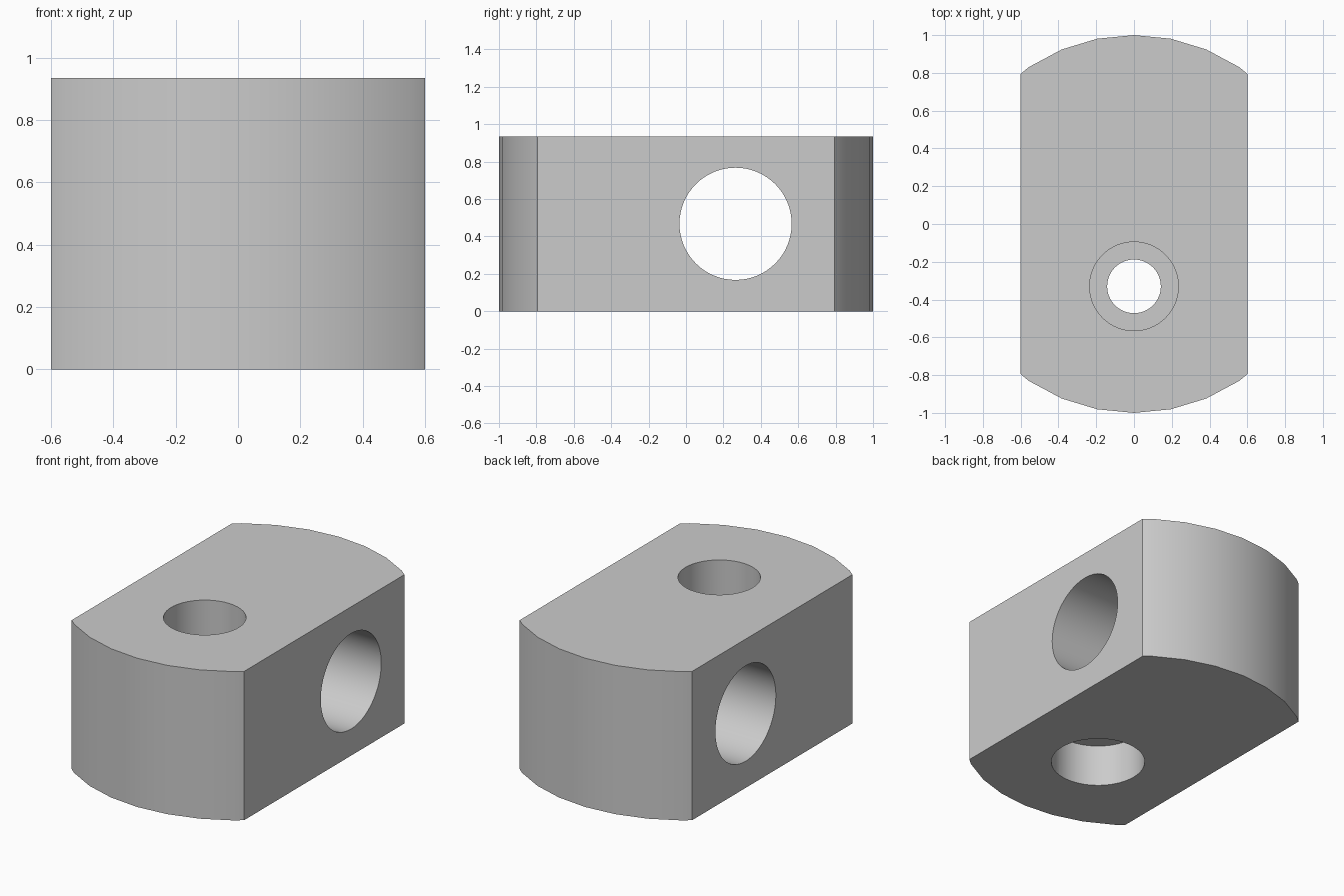
import bpy
import math

if "Cube" in bpy.data.objects:
    bpy.data.objects.remove(bpy.data.objects["Cube"], do_unlink=True)

HEIGHT = 0.935
SCREW_Y = -0.33
ROD_Y = 0.265

grey = bpy.data.materials.new("plain grey")
grey.use_nodes = True
colour = (0.6, 0.6, 0.6, 1)
grey.diffuse_color = colour
grey.node_tree.nodes["Principled BSDF"].inputs["Base Color"].default_value = colour


def cylinder(name, radius, depth, location, sides=64, rotation=(0, 0, 0)):
    bpy.ops.mesh.primitive_cylinder_add(
        vertices=sides, radius=radius, depth=depth, location=location, rotation=rotation)
    obj = bpy.context.object
    obj.name = name
    obj.data.materials.append(grey)
    return obj


def combine(target, tool, operation):
    """Apply a boolean and remove the helper."""
    mod = target.modifiers.new(tool.name, 'BOOLEAN')
    mod.operation = operation
    mod.solver = 'EXACT'
    mod.object = tool
    bpy.context.view_layer.objects.active = target
    bpy.ops.object.modifier_apply(modifier=mod.name)
    bpy.data.objects.remove(tool, do_unlink=True)


def bore(name, radius, bottom, top):
    """Vertical hole on the screw axis."""
    tool = cylinder(name, radius, top - bottom, (0, SCREW_Y, (top + bottom) / 2))
    combine(block, tool, 'DIFFERENCE')


# Round block trimmed to flat sides
block = cylinder("clamp_block", 1, HEIGHT, (0, 0, HEIGHT / 2), sides=32)
bpy.ops.mesh.primitive_cube_add(size=1, location=(0, 0, HEIGHT / 2))
trim = bpy.context.object
trim.name = "side_trim"
trim.scale = (1.2, 3, 3)
trim.data.materials.append(grey)
combine(block, trim, 'INTERSECT')

# Cross hole for the rod
rod = cylinder("rod_hole", 0.3, 2, (0, ROD_Y, HEIGHT / 2),
               rotation=(0, math.pi / 2, 0))
combine(block, rod, 'DIFFERENCE')

# Stepped screw hole: through hole, head recess above, nut recess below
bore("screw_hole", 0.142, -0.5, HEIGHT + 0.5)
bore("head_recess", 0.235, HEIGHT - 0.267, HEIGHT + 0.5)
bore("nut_recess", 0.275, -0.5, 0.267)

# One material slot, smooth curves with crisp edges
block.data.materials.clear()
block.data.materials.append(grey)
for face in block.data.polygons:
    face.material_index = 0
bpy.ops.object.select_all(action='DESELECT')
block.select_set(True)
bpy.context.view_layer.objects.active = block
bpy.ops.object.shade_smooth_by_angle(angle=math.radians(30))
